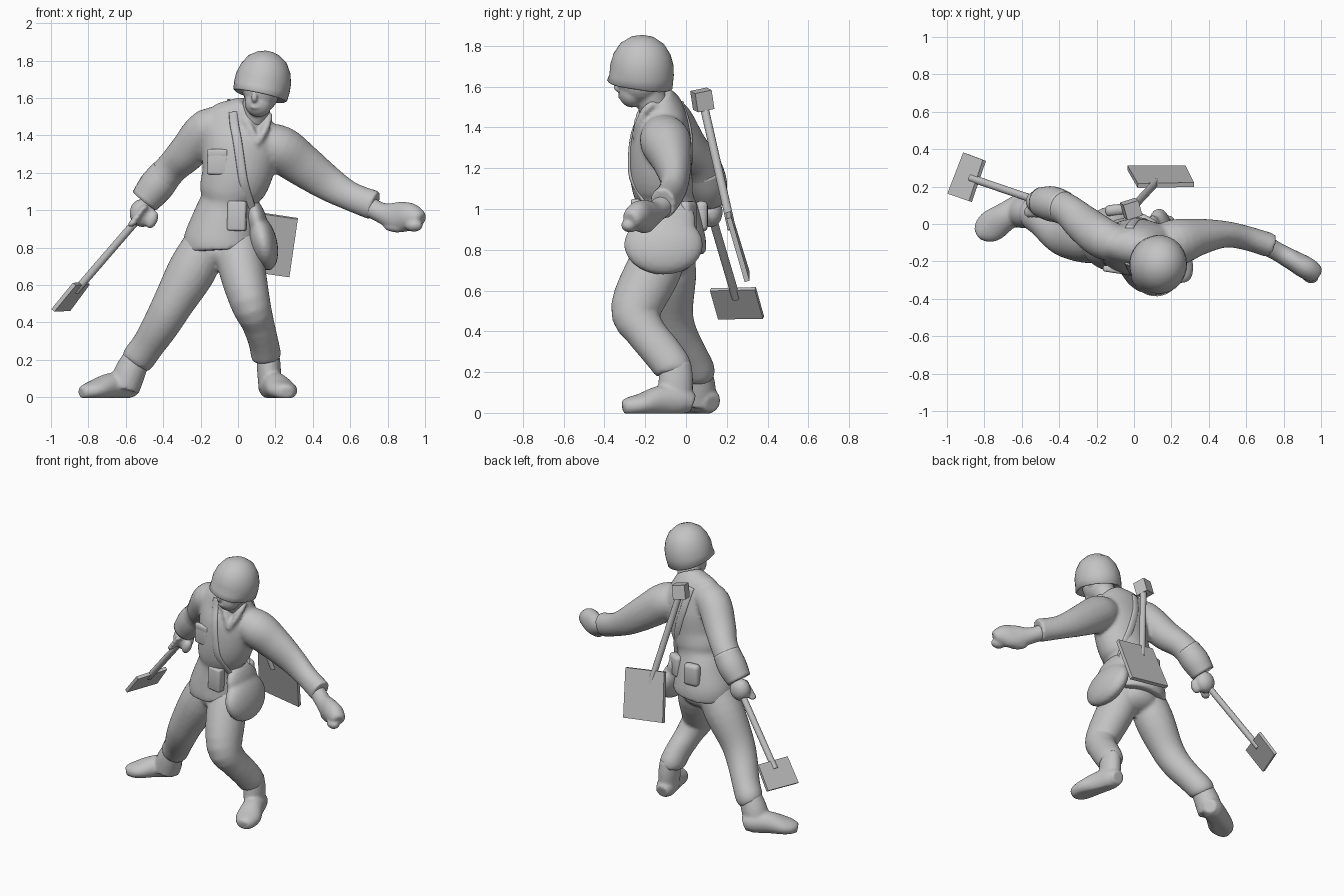
import bpy, bmesh, math
from mathutils import Vector, Matrix

if "Cube" in bpy.data.objects:
    bpy.data.objects.remove(bpy.data.objects["Cube"])

grey = bpy.data.materials.new("plain_grey")
grey.diffuse_color = (0.55, 0.55, 0.55, 1)
grey.use_nodes = True
grey.node_tree.nodes["Principled BSDF"].inputs["Base Color"].default_value = grey.diffuse_color


def finish(name, bm, smooth=True, blend=0.0, rounds=4):
    """Turn a bmesh into an object; blend > 0 fuses its pieces into one skin."""
    bmesh.ops.recalc_face_normals(bm, faces=bm.faces[:])
    me = bpy.data.meshes.new(name)
    bm.to_mesh(me)
    bm.free()
    ob = bpy.data.objects.new(name, me)
    bpy.context.collection.objects.link(ob)
    me.materials.append(grey)
    for p in me.polygons:
        p.use_smooth = smooth
    if blend:
        r = ob.modifiers.new("fuse", 'REMESH')
        r.mode, r.voxel_size, r.use_smooth_shade = 'VOXEL', blend, True
        s = ob.modifiers.new("soften", 'SMOOTH')
        s.factor, s.iterations = 0.5, rounds
    return ob


def spline(pts, steps=4):
    out = []
    for i in range(len(pts) - 1):
        a, b, c, d = (Vector(pts[min(max(i + k, 0), len(pts) - 1)]) for k in (-1, 0, 1, 2))
        for s in range(steps):
            t = s / steps
            out.append(0.5 * (2 * b + (c - a) * t + (2 * a - 5 * b + 4 * c - d) * t * t
                              + (3 * b - a - 3 * c + d) * t ** 3))
    return out + [Vector(pts[-1])]


def loft(bm, pts, ref=(0, 1, 0), n=24):
    """Tube of oval rings (x, y, z, half width, half depth along ref)."""
    rows = spline([p if len(p) == 5 else (*p, p[3]) for p in pts])
    rings = []
    for i, p in enumerate(rows):
        t = (rows[min(i + 1, len(rows) - 1)].xyz - rows[max(i - 1, 0)].xyz).normalized()
        v = Vector(ref)
        v = (v - t * v.dot(t)).normalized()
        u = v.cross(t)
        rings.append([bm.verts.new(p.xyz + u * p[3] * math.cos(a) + v * p[4] * math.sin(a))
                      for a in (2 * math.pi * k / n for k in range(n))])
    for a, b in zip(rings, rings[1:]):
        for k in range(n):
            bm.faces.new((a[k], a[(k + 1) % n], b[(k + 1) % n], b[k]))
    for ring in (rings[0], rings[-1]):
        bm.faces.new(ring)


def ball(bm, c, r, rot=(0, 0, 0)):
    m = Matrix.LocRotScale(Vector(c), Matrix.Rotation(rot[2], 3, 'Z') @ Matrix.Rotation(rot[1], 3, 'Y')
                           @ Matrix.Rotation(rot[0], 3, 'X'), Vector(r))
    bmesh.ops.create_uvsphere(bm, u_segments=24, v_segments=14, radius=1, matrix=m)


def rod(name, a, b, r):
    bm = bmesh.new()
    a, b = Vector(a), Vector(b)
    m = Matrix.Translation((a + b) / 2) @ (b - a).to_track_quat('Z', 'Y').to_matrix().to_4x4()
    bmesh.ops.create_cone(bm, cap_ends=True, segments=14, radius1=r, radius2=r, depth=(b - a).length, matrix=m)
    ob = finish(name, bm)
    for p in ob.data.polygons:
        p.use_smooth = len(p.vertices) == 4


def plate(name, corners, thick):
    """Flat four-cornered blade."""
    bm = bmesh.new()
    c = [Vector(p) for p in corners]
    nrm = (c[1] - c[0]).cross(c[3] - c[0]).normalized() * thick / 2
    top, bot = [bm.verts.new(p + nrm) for p in c], [bm.verts.new(p - nrm) for p in c]
    bm.faces.new(top)
    bm.faces.new(bot)
    for k in range(4):
        bm.faces.new((top[k], top[(k + 1) % 4], bot[(k + 1) % 4], bot[k]))
    finish(name, bm, smooth=False)


def box(name, c, size, rot=(0, 0, 0), bevel=0.0):
    bm = bmesh.new()
    bmesh.ops.create_cube(bm, size=1)
    bmesh.ops.scale(bm, vec=size, verts=bm.verts)
    if bevel:
        bmesh.ops.bevel(bm, geom=bm.edges[:], offset=bevel, segments=3, profile=0.5, affect='EDGES')
    ob = finish(name, bm, smooth=bool(bevel))
    ob.location, ob.rotation_euler = c, rot


# Jacket: torso with flared skirt, both sleeves, turned collar
bm = bmesh.new()
loft(bm, [(-.085, -.08, .785, .205, .175), (-.085, -.08, .84, .205, .178), (-.065, -.09, .96, .175, .16),
          (-.045, -.105, 1.05, .155, .142), (-.035, -.115, 1.11, .172, .15), (-.005, -.125, 1.2, .19, .152),
          (.015, -.12, 1.34, .21, .148), (.03, -.115, 1.45, .215, .118), (.06, -.135, 1.52, .14, .095),
          (.08, -.15, 1.56, .085, .075)], n=32)
loft(bm, [(-.05, -.11, 1.445, .09), (-.16, -.08, 1.435, .11), (-.27, .0, 1.31, .102), (-.35, .07, 1.23, .088),
          (-.43, .105, 1.14, .09), (-.495, .115, 1.06, .08)])
loft(bm, [(.1, -.12, 1.37, .1), (.22, -.1, 1.33, .125), (.34, -.07, 1.245, .115, .1), (.48, -.055, 1.145, .095, .072),
          (.6, -.075, 1.075, .078, .065), (.73, -.115, 1.025, .08, .066)])
loft(bm, [(.01, -.16, 1.53, .018), (.03, -.205, 1.5, .02), (.07, -.235, 1.43, .02), (.1, -.255, 1.36, .012)])
loft(bm, [(.16, -.15, 1.52, .018), (.165, -.195, 1.49, .02), (.14, -.232, 1.42, .02), (.1, -.255, 1.35, .012)])
jacket = finish("jacket", bm, blend=.012)

# Trousers: two legs meeting at the hips, gathered at the ankles
bm = bmesh.new()
loft(bm, [(.0, -.09, .88, .1), (.015, -.15, .72, .125, .135), (.065, -.245, .51, .108, .125), (.105, -.2, .4, .088, .1),
          (.135, -.12, .3, .08, .097), (.15, -.065, .225, .08, .093), (.155, -.055, .195, .066, .08)])
loft(bm, [(-.14, -.08, .88, .11), (-.24, -.08, .69, .13), (-.348, -.075, .5, .11, .11), (-.41, -.045, .39, .1, .1),
          (-.48, .015, .28, .088, .092), (-.535, .055, .205, .088), (-.555, .06, .175, .072)])
ball(bm, (-.09, -.08, .78), (.16, .13, .1))
finish("trousers", bm, blend=.012)

# Boots, flattened on the ground
boots = {"left_boot": ([(.16, -.05, .25, .058, .075), (.165, -.05, .16, .064, .085), (.17, -.055, .05, .06, .085)],
                       [(.165, .035, .045, .045, .045), (.17, -.02, .06, .064, .07), (.2, -.12, .06, .07, .075),
                        (.235, -.22, .04, .082, .055), (.255, -.285, .03, .06, .045), (.26, -.31, .025, .03, .03)]),
         "right_boot": ([(-.53, .05, .23, .07), (-.575, .06, .14, .083), (-.61, .065, .05, .085)],
                        [(-.545, .13, .045, .045, .045), (-.59, .1, .06, .07, .07), (-.68, .045, .06, .075, .07),
                         (-.76, -.01, .04, .085, .055), (-.81, -.04, .03, .065, .042), (-.838, -.057, .025, .03, .03)])}
for name, (shaft, foot) in boots.items():
    bm = bmesh.new()
    loft(bm, shaft)
    loft(bm, foot, ref=(0, 0, 1))
    for v in bm.verts:
        v.co.z = max(v.co.z, -.004)
    finish(name, bm, blend=.01, rounds=3)

# Head: skull, jaw, nose, mouth, ears, neck
bm = bmesh.new()
ball(bm, (.125, -.225, 1.65), (.098, .115, .13))
ball(bm, (.11, -.265, 1.572), (.074, .066, .074))
ball(bm, (.088, -.333, 1.603), (.017, .024, .03))
ball(bm, (.095, -.32, 1.552), (.03, .014, .013))
for x, z in ((.032, 1.65), (.215, 1.625)):
    ball(bm, (x, -.19, z), (.013, .025, .032))
loft(bm, [(.08, -.15, 1.48, .075), (.11, -.195, 1.6, .078)])
finish("head", bm, blend=.008, rounds=3)

# Helmet: spun shell with deeper back and a short front peak
bm = bmesh.new()
prof = [(.125, .0), (.146, -.02), (.153, -.014), (.158, .025), (.156, .075), (.14, .13), (.108, .18), (.06, .212), (.02, .222)]
rings = [[bm.verts.new((r * .96 * math.cos(a), r * math.sin(a), z)) for a in
          (2 * math.pi * k / 32 for k in range(32))] for r, z in prof]
for a, b in zip(rings, rings[1:]):
    for k in range(32):
        bm.faces.new((a[k], a[(k + 1) % 32], b[(k + 1) % 32], b[k]))
bm.faces.new(rings[0])
bm.faces.new(rings[-1])
for ring in rings[:3]:
    for v in ring:
        if v.co.y < -.08:
            v.co.y -= .016
        v.co.z -= .15 * max(v.co.y, 0) - .06 * max(-v.co.y, 0)
helmet = finish("helmet", bm)
helmet.location, helmet.rotation_euler = (.122, -.218, 1.632), (-.05, .2, -.15)

# Open left hand
bm = bmesh.new()
loft(bm, [(.68, -.1, 1.03, .055), (.77, -.15, .985, .055, .05), (.85, -.195, .965, .08, .055),
          (.92, -.235, .965, .075, .06), (.97, -.265, .955, .05, .05), (.985, -.275, .95, .03, .03)])
ball(bm, (.84, -.2, .91), (.07, .035, .028), (0, .1, -.5))
ball(bm, (.94, -.275, .92), (.05, .04, .035), (0, 0, -.5))
finish("left_hand", bm, blend=.009, rounds=3)

# Right fist with curled fingers
bm = bmesh.new()
ball(bm, (-.51, .12, .985), (.07, .06, .075))
for k in range(4):
    t = k / 3 - .5
    ball(bm, (-.535 - .055 * t, .065, .97 - .075 * t), (.03, .032, .017), (0, -.6, 0))
ball(bm, (-.46, .085, .95), (.03, .03, .05), (0, .4, 0))
finish("right_fist", bm, blend=.009, rounds=2)

# Rolled right cuff
bm = bmesh.new()
loft(bm, [(-.38, .09, 1.2, .088), (-.44, .108, 1.125, .094), (-.5, .117, 1.05, .08)])
finish("right_cuff", bm)

# Shoulder strap, laid on the jacket front and back
dg = bpy.context.evaluated_depsgraph_get()


def on_jacket(x, z, side):
    hit, p, _, _ = jacket.ray_cast(Vector((x, 2 * side, z)), Vector((0, -side, 0)), depsgraph=dg)
    return p.y if hit else -.12


for name, side, line in (("front_strap", -1, [(-.025, 1.525), (-.02, 1.46), (-.005, 1.38), (.01, 1.28), (.03, 1.15),
                                              (.065, 1.03), (.1, .92)]),
                         ("back_strap", 1, [(-.025, 1.525), (-.01, 1.45), (.01, 1.36), (.05, 1.22), (.085, 1.08), (.1, .95)])):
    bm = bmesh.new()
    loft(bm, [(x, on_jacket(x, z, side), z, .024, .009) for x, z in line], n=12)
    finish(name, bm)

# Chest pocket with flap, front pouch
for name, x, z, size in (("chest_pocket", -.11, 1.255, (.11, .025, .13)), ("pocket_flap", -.11, 1.305, (.112, .034, .045)),
                         ("front_pouch", -.005, .97, (.1, .06, .16))):
    box(name, (x, on_jacket(x, z, -1), z), size, (0, .03, -.15), .012)

# Satchel on the left hip, rear pouches
bm = bmesh.new()
ball(bm, (.135, -.11, .825), (.075, .195, .15), (0, -.22, 0))
ball(bm, (.1, -.1, .94), (.055, .15, .12), (0, -.2, 0))
finish("satchel", bm, blend=.012)
for name, x, rz in (("rear_pouch_left", .07, .5), ("rear_pouch_right", -.1, -.1)):
    box(name, (x, on_jacket(x, .99, 1) + .012, .965), (.11, .06, .15), (0, 0, -rz), .025)

# Spade on the back
rod("back_spade_shaft", (-.015, .08, 1.54), (.12, .225, .9), .021)
box("back_spade_grip", (-.015, .08, 1.535), (.085, .085, .095), (.2, .15, .3))
plate("back_spade_blade", [(.02, .205, 1.0), (.32, .21, .955), (.275, .3, .645), (-.035, .3, .69)], .025)

# Spade held in the right hand
rod("hand_spade_shaft", (-.46, .105, 1.04), (-.87, .245, .565), .021)
plate("hand_spade_blade", [(-.8, .34, .61), (-.875, .12, .605), (-.99, .16, .465), (-.905, .38, .468)], .022)
